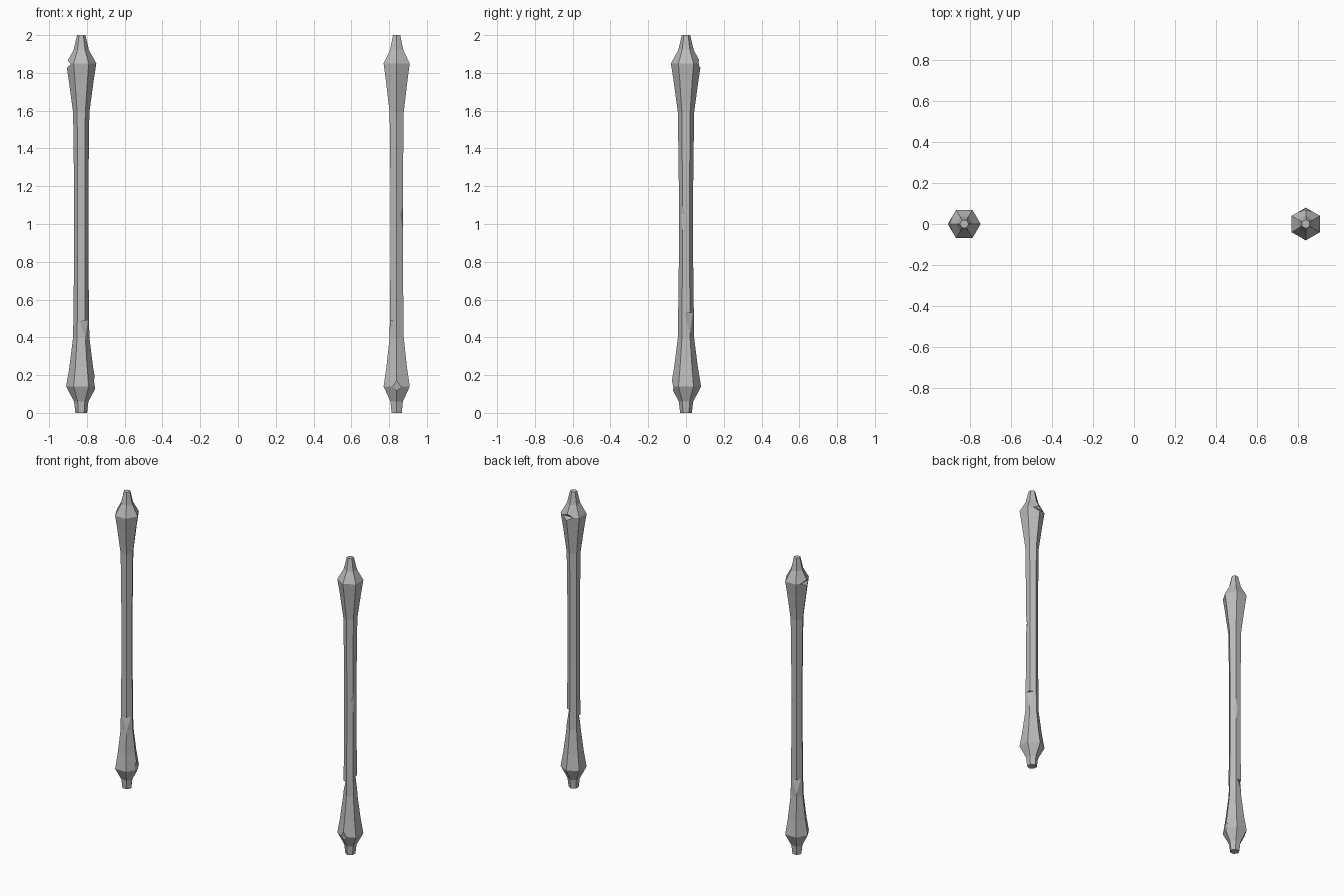
import bpy, bmesh
from math import cos, sin, radians

if "Cube" in bpy.data.objects:
    bpy.data.objects.remove(bpy.data.objects["Cube"])

stone = bpy.data.materials.new("grey stone")
stone.use_nodes = True
stone.diffuse_color = (0.5, 0.5, 0.5, 1)
stone.node_tree.nodes["Principled BSDF"].inputs["Base Color"].default_value = (0.5, 0.5, 0.5, 1)

# Pillar silhouette: (corner radius, height)
PROFILE = [(0.031, 0), (0.038, 0.06), (0.08, 0.14), (0.063, 0.24), (0.043, 0.4),
           (0.038, 0.8), (0.038, 1.2), (0.043, 1.59), (0.066, 1.76), (0.08, 1.85),
           (0.041, 1.92), (0.022, 2.0)]


def polar(x, angle, radius, side, z):
    """Point at a distance along a direction, shifted sideways."""
    a = radians(angle)
    return (x + radius * cos(a) - side * sin(a), radius * sin(a) + side * cos(a), z)


def make_object(name, bm):
    bmesh.ops.recalc_face_normals(bm, faces=bm.faces[:])
    mesh = bpy.data.meshes.new(name)
    bm.to_mesh(mesh)
    bm.free()
    mesh.materials.append(stone)
    obj = bpy.data.objects.new(name, mesh)
    bpy.context.collection.objects.link(obj)
    return obj


def add_wedge(bm, x, angle, inner, z, up, down):
    """Sideways wedge whose sharp edge points at the pillar's core."""
    outline = [(inner, z), (inner + 0.1, z + up), (inner + 0.1, z - down)]
    ends = [[bm.verts.new(polar(x, angle, r, s, h)) for r, h in outline]
            for s in (-0.09, 0.09)]
    bm.faces.new(ends[0])
    bm.faces.new(ends[1])
    for i in range(3):
        j = (i + 1) % 3
        bm.faces.new((ends[0][i], ends[0][j], ends[1][j], ends[1][i]))


def make_pillar(name, x, turn, chips):
    # Six-sided shaft lofted through the profile
    bm = bmesh.new()
    rings = [[bm.verts.new(polar(x, turn + 60 * i, r, 0, z)) for i in range(6)]
             for r, z in PROFILE]
    for low, high in zip(rings, rings[1:]):
        for i in range(6):
            j = (i + 1) % 6
            bm.faces.new((low[i], low[j], high[j], high[i]))
    bm.faces.new(rings[0])
    bm.faces.new(rings[-1])
    pillar = make_object(name, bm)

    # Chips knocked out of the edges
    for chip in chips:
        bm = bmesh.new()
        add_wedge(bm, x, *chip)
        cutter = make_object(name + "_chip_cutter", bm)
        cutter.hide_render = True
        mod = pillar.modifiers.new("chip", "BOOLEAN")
        mod.operation = "DIFFERENCE"
        mod.solver = "EXACT"
        mod.object = cutter
        bpy.context.view_layer.objects.active = pillar
        bpy.ops.object.modifier_apply(modifier=mod.name)
        bpy.data.objects.remove(cutter)


# Chips: direction, remaining radius, height, upward and downward slope
make_pillar("right_pillar", -0.83, 0, [
    (300, 0.027, 0.49, 0.0, 0.6),
    (120, 0.027, 0.51, 0.0, 0.6),
    (60, 0.031, 1.03, 0.9, 1.2),
    (180, 0.055, 1.845, 0.12, 0.08),
    (0, 0.067, 0.17, 0.5, 0.6),
])
make_pillar("left_pillar", 0.84, 30, [
    (30, 0.027, 0.53, 0.0, 0.7),
    (210, 0.028, 0.49, 0.0, 0.5),
    (330, 0.031, 1.05, 0.7, 1.3),
    (90, 0.058, 1.85, 0.15, 0.12),
    (270, 0.066, 0.13, 0.5, 0.3),
])
